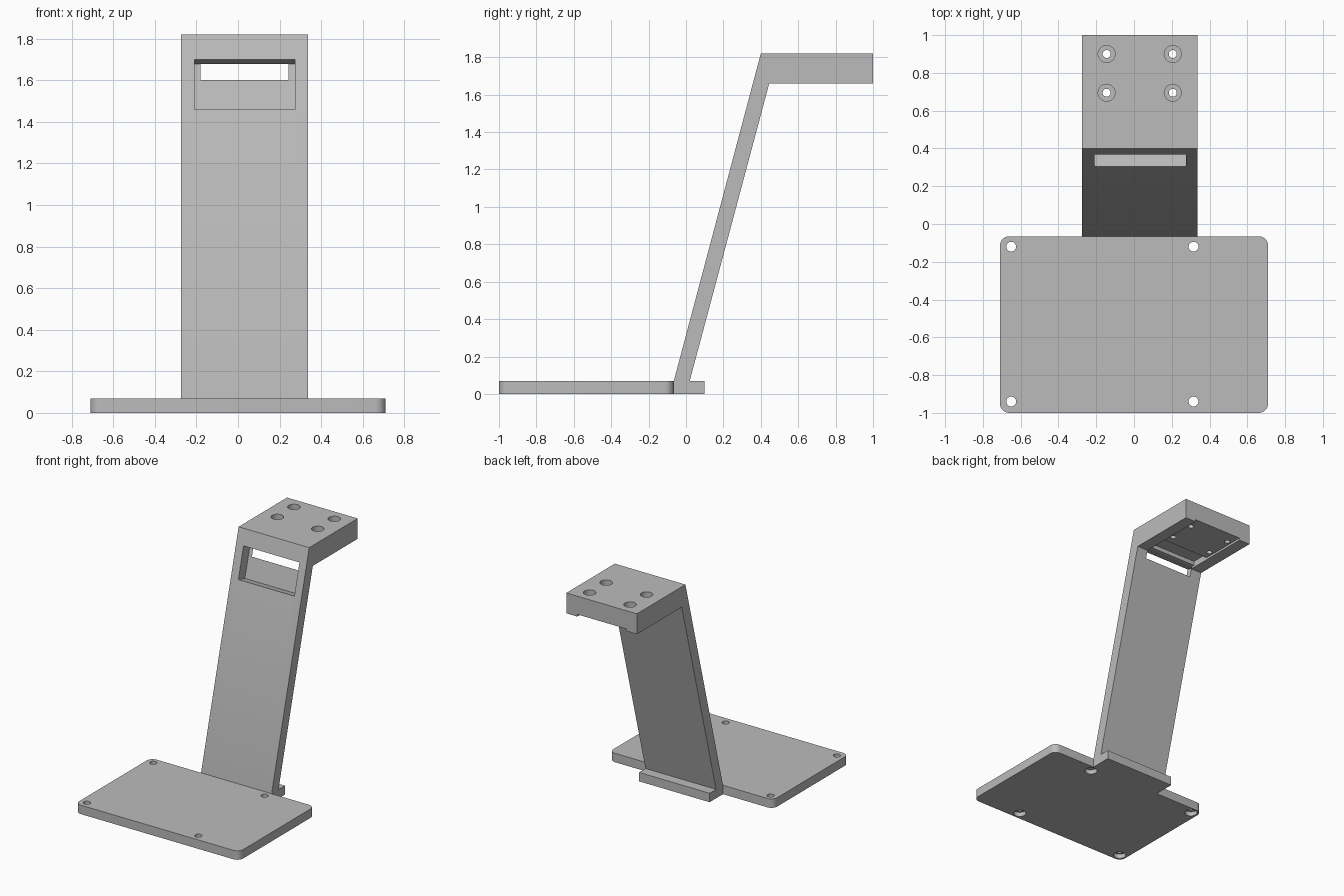
import bpy, bmesh, math
from mathutils import Vector

if "Cube" in bpy.data.objects:
    bpy.data.objects.remove(bpy.data.objects["Cube"], do_unlink=True)

grey = bpy.data.materials.new("plain grey")
grey.use_nodes = True
colour = (0.5, 0.5, 0.5, 1)
grey.diffuse_color = colour
grey.node_tree.nodes["Principled BSDF"].inputs["Base Color"].default_value = colour


def extrude(name, points, shift):
    """Prism: a flat polygon pushed along a vector."""
    bm = bmesh.new()
    face = bm.faces.new([bm.verts.new(p) for p in points])
    ext = bmesh.ops.extrude_face_region(bm, geom=[face])
    verts = [g for g in ext["geom"] if isinstance(g, bmesh.types.BMVert)]
    bmesh.ops.translate(bm, verts=verts, vec=shift)
    bmesh.ops.recalc_face_normals(bm, faces=bm.faces)
    mesh = bpy.data.meshes.new(name)
    bm.to_mesh(mesh)
    bm.free()
    mesh.materials.append(grey)
    obj = bpy.data.objects.new(name, mesh)
    bpy.context.collection.objects.link(obj)
    return obj


def side_prism(name, profile, x0, x1):
    return extrude(name, [(x0, y, z) for y, z in profile], (x1 - x0, 0, 0))


def box(name, x0, x1, y0, y1, z0, z1):
    return side_prism(name, [(y0, z0), (y1, z0), (y1, z1), (y0, z1)], x0, x1)


def cylinder(x, y, r, z0, z1, n=32):
    ring = [(x + r * math.cos(math.tau * i / n), y + r * math.sin(math.tau * i / n), z0)
            for i in range(n)]
    return extrude("hole_cutter", ring, (0, 0, z1 - z0))


def cut(obj, cutters):
    """Subtract each cutter, bake the result and discard the cutters."""
    for c in cutters:
        c.hide_render = True
        mod = obj.modifiers.new("cut", "BOOLEAN")
        mod.operation, mod.solver, mod.object = "DIFFERENCE", "EXACT", c
        graph = bpy.context.evaluated_depsgraph_get()
        mesh = bpy.data.meshes.new_from_object(obj.evaluated_get(graph))
        obj.modifiers.clear()
        obj.data = mesh
        bpy.data.objects.remove(c, do_unlink=True)


def smooth(obj):
    bpy.ops.object.select_all(action="DESELECT")
    obj.select_set(True)
    bpy.context.view_layer.objects.active = obj
    bpy.ops.object.shade_smooth_by_angle(angle=math.radians(30))


# Base plate with rounded corners
r, half, front, back, thick = 0.05, 0.71, -1.0, -0.065, 0.07
corners = [(half - r, back - r), (r - half, back - r), (r - half, front + r), (half - r, front + r)]
outline = []
for k, (cx, cy) in enumerate(corners):
    for i in range(9):
        a = math.pi / 2 * (k + i / 8)
        outline.append((cx + r * math.cos(a), cy + r * math.sin(a), 0))
base = extrude("base_plate", outline, (0, 0, thick))

# Screw holes, widened underneath
for x in (-0.65, 0.315):
    for y in (-0.94, -0.12):
        cut(base, [cylinder(x, y, 0.026, -0.1, 0.2), cylinder(x, y, 0.046, -0.1, 0.035)])
smooth(base)

# Foot, leaning column and head in one side profile
stand = side_prism("stand", [
    (back, 0), (0.1, 0), (0.1, thick), (0.02, thick), (0.445, 1.66),
    (1, 1.66), (1, 1.82), (0.4, 1.82), (back, thick)], -0.275, 0.337)

# Window cut square to the leaning column
along = Vector((0.4 - back, 1.82 - thick)).normalized()
through = Vector((along.y, -along.x))


def on_front(z):
    return Vector((back + (z - thick) * along.x / along.y, z))


low, high = on_front(1.46), on_front(1.70)
window = side_prism("window_cutter", [
    low - through * 0.05, low + through * 0.084,
    high + through * 0.084, high - through * 0.05], -0.21, 0.275)

# Recess under the head, open at the back, with a deeper cross slot
recess = box("recess_cutter", -0.18, 0.243, 0.40, 1.1, 1.6, 1.677)
slot = box("slot_cutter", -0.18, 0.243, 0.475, 0.62, 1.6, 1.71)
cut(stand, [window, recess, slot])

# Screw holes in the head, widened on top
for x in (-0.145, 0.205):
    for y in (0.695, 0.90):
        cut(stand, [cylinder(x, y, 0.021, 1.5, 1.9), cylinder(x, y, 0.045, 1.77, 1.9)])
smooth(stand)
